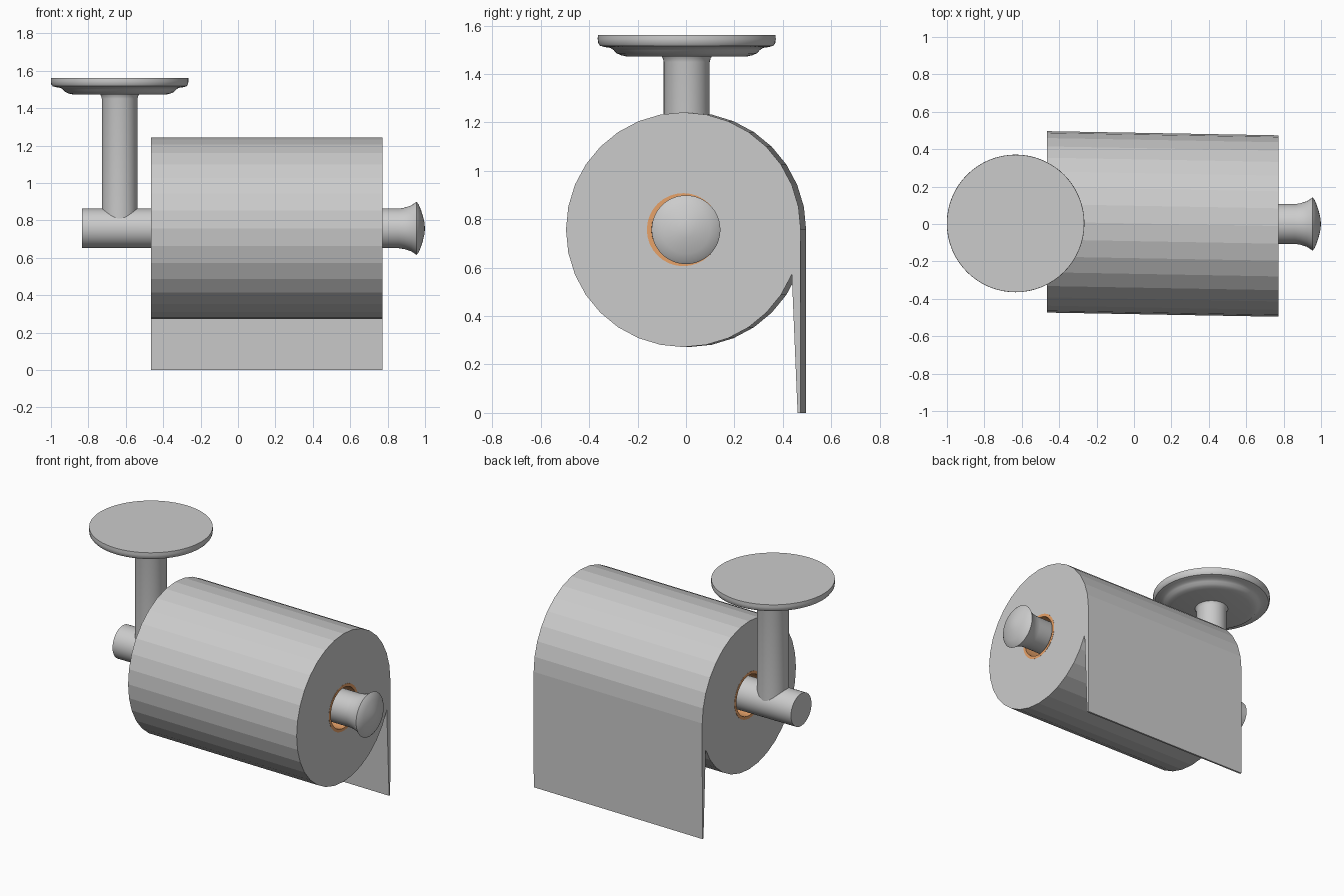
import bpy, bmesh
from math import sin, cos, pi, radians
from mathutils import Matrix

if "Cube" in bpy.data.objects:
    bpy.data.objects.remove(bpy.data.objects["Cube"])

AXIS_Z = 0.757


def finish(name, bm, matrix=None, smooth=True, mat=None):
    bmesh.ops.recalc_face_normals(bm, faces=bm.faces)
    me = bpy.data.meshes.new(name)
    bm.to_mesh(me)
    bm.free()
    if matrix:
        me.transform(matrix)
    ob = bpy.data.objects.new(name, me)
    bpy.context.collection.objects.link(ob)
    if mat:
        me.materials.append(mat)
    if smooth:
        bpy.ops.object.select_all(action='DESELECT')
        ob.select_set(True)
        bpy.context.view_layer.objects.active = ob
        bpy.ops.object.shade_smooth_by_angle(angle=radians(35))
    return ob


def lathe(name, profile, matrix, n=64, closed=False, **kw):
    """Spin (radius, height) points around z."""
    bm = bmesh.new()
    rings = []
    for r, h in profile:
        if r == 0:
            rings.append([bm.verts.new((0, 0, h))] * n)
        else:
            rings.append([bm.verts.new((r * cos(2 * pi * i / n), r * sin(2 * pi * i / n), h))
                          for i in range(n)])
    pairs = list(zip(rings, rings[1:]))
    if closed:
        pairs.append((rings[-1], rings[0]))
    for a, b in pairs:
        for i in range(n):
            j = (i + 1) % n
            bm.faces.new(list(dict.fromkeys((a[i], a[j], b[j], b[i]))))
    return finish(name, bm, matrix, **kw)


along_x = Matrix.Translation((0, 0, AXIS_Z)) @ Matrix.Rotation(pi / 2, 4, 'Y')
post_at = Matrix.Translation((-0.633, 0.003, 0))

# Mounting plate with stepped moulding underneath
lathe("mounting_plate", [(0, 1.562), (0.367, 1.562), (0.368, 1.545), (0.366, 1.528),
                         (0.358, 1.517), (0.34, 1.512), (0.315, 1.508), (0.302, 1.499),
                         (0.29, 1.486), (0.272, 1.478), (0.245, 1.472), (0, 1.472)], post_at)

# Hanging post, flared slightly where it meets the plate
lathe("post", [(0, 1.48), (0.105, 1.475), (0.099, 1.465), (0.095, 1.45),
               (0.095, 0.77), (0, 0.77)], post_at)

# Horizontal bar ending in a domed knob
lathe("bar", [(0, -0.835), (0.106, -0.835), (0.106, 0.86), (0.111, 0.89), (0.122, 0.925),
              (0.142, 0.955), (0.128, 0.966), (0.1, 0.978), (0.068, 0.988),
              (0.035, 0.996), (0, 1.0)], along_x)

# The roll hangs slightly askew on the bar
skew = Matrix.Identity(4)
skew[1][0] = -0.018
skew[1][3] = 0.003
X0, X1, N, R, HOLE = -0.465, 0.772, 32, 0.485, 0.151

# Cardboard tube
card = bpy.data.materials.new("cardboard")
card.diffuse_color = (0.8, 0.36, 0.14, 1)
card.use_nodes = True
card.node_tree.nodes["Principled BSDF"].inputs["Base Color"].default_value = card.diffuse_color
lathe("cardboard_tube", [(HOLE, X0 - 0.001), (HOLE, X1 + 0.001), (0.132, X1 + 0.001),
                         (0.132, X0 - 0.001)], skew @ along_x, n=N, closed=True, mat=card)

# Paper roll with its loose sheet hanging at the back
bm = bmesh.new()
ends = []
for x in (X0, X1):
    def circle(r):
        return [bm.verts.new((x, r * cos(2 * pi * i / N), AXIS_Z + r * sin(2 * pi * i / N)))
                for i in range(N)]
    outer, inner = circle(R), circle(HOLE)
    tail = [bm.verts.new((x, 0.484, 0)), bm.verts.new((x, 0.472, 0))]
    for i in range(N):
        j = (i + 1) % N
        bm.faces.new((outer[i], outer[j], inner[j], inner[i]))
    bm.faces.new((outer[30], outer[31], outer[0], tail[0], tail[1]))
    # outline runs round the roll, then down and up the sheet
    ends.append((outer[:31] + tail[::-1], inner))
for a, b in zip(*ends):
    for i in range(len(a)):
        j = (i + 1) % len(a)
        bm.faces.new((a[i], a[j], b[j], b[i]))
finish("paper_roll", bm, skew, smooth=False)
